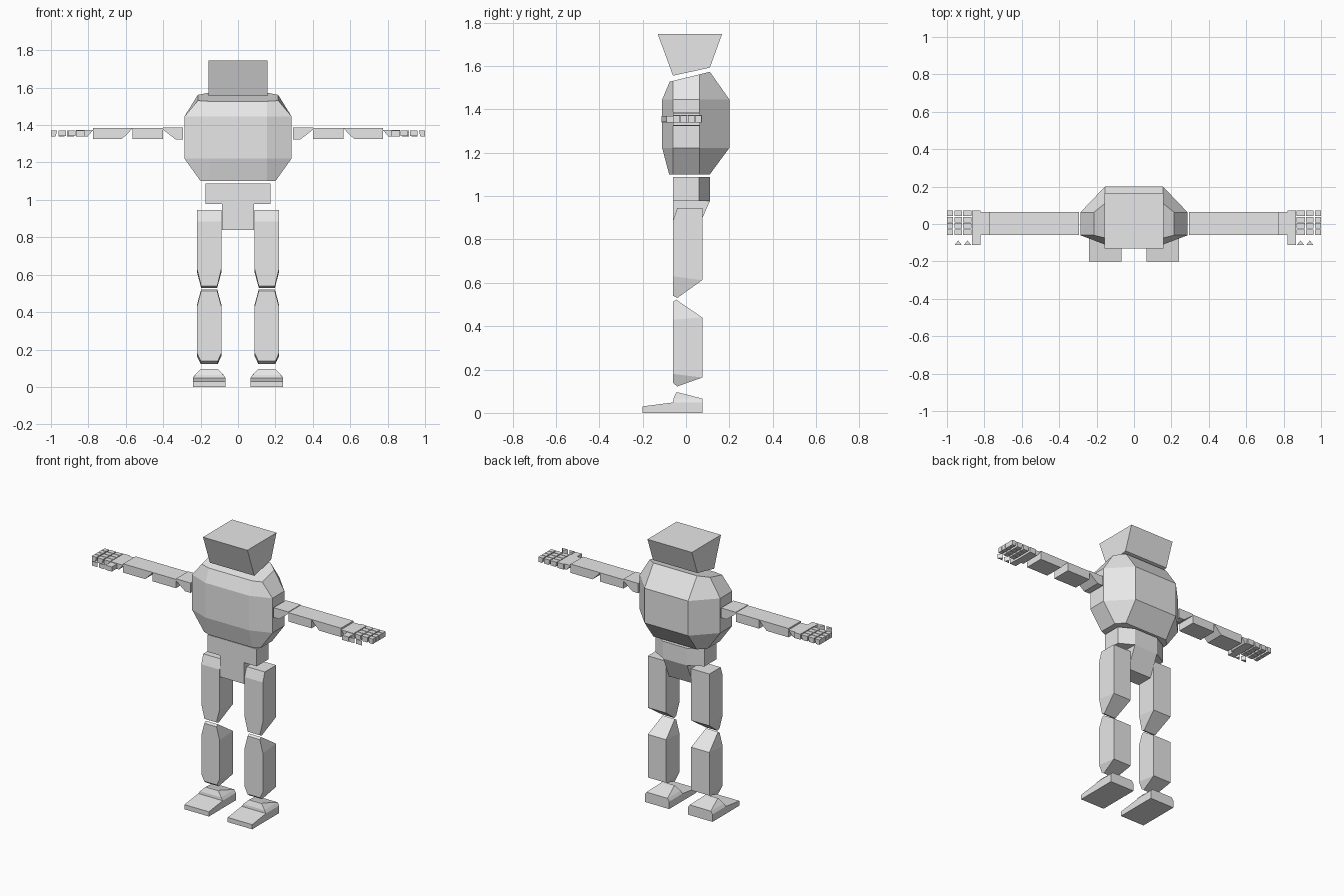
import bpy, bmesh

grey = bpy.data.materials.new("light grey")
grey.diffuse_color = (0.8, 0.8, 0.8, 1)


def loft(name, rings):
    """Skin a stack of equal-length rings and cap both ends."""
    bm = bmesh.new()
    rows = [[bm.verts.new(p) for p in r] for r in rings]
    n = len(rows[0])
    for a, b in zip(rows, rows[1:]):
        for i in range(n):
            j = (i + 1) % n
            bm.faces.new((a[i], a[j], b[j], b[i]))
    bm.faces.new(rows[0])
    bm.faces.new(rows[-1])
    bmesh.ops.recalc_face_normals(bm, faces=bm.faces)
    me = bpy.data.meshes.new(name)
    bm.to_mesh(me)
    bm.free()
    me.materials.append(grey)
    ob = bpy.data.objects.new(name, me)
    bpy.context.collection.objects.link(ob)
    return ob


def quad(cx, hx, yf, zf, yb, zb):
    """Four-point ring: front edge at (yf, zf), back edge at (yb, zb)."""
    return [(cx - hx, yf, zf), (cx + hx, yf, zf), (cx + hx, yb, zb), (cx - hx, yb, zb)]


def octagon(hx, hx_in, yf, yb, z, slope=0.0):
    pts = [(hx_in, yf), (hx, -0.06), (hx, 0.062), (hx_in, yb)]
    pts += [(-x, y) for x, y in reversed(pts)]
    return [(x, y, z + slope * (y - yf)) for x, y in pts]


def along_y(name, profile, y0, y1, s):
    """Extrude an (x, z) profile between two y values, on side s."""
    return loft(name, [[(s * x, y, z) for x, z in profile] for y in (y0, y1)])


# Head: flares towards the top, tilted underside
loft("head", [quad(0, 0.158, -0.06, 1.555, 0.11, 1.592),
              quad(0, 0.158, -0.13, 1.746, 0.166, 1.746)])

# Chest: bevelled eight-sided barrel with sloping top
loft("chest", [octagon(0.20, 0.155, -0.078, 0.11, 1.10),
               octagon(0.287, 0.155, -0.11, 0.20, 1.222),
               octagon(0.287, 0.155, -0.11, 0.20, 1.445),
               octagon(0.215, 0.155, -0.075, 0.11, 1.527, 0.249)])

# Pelvis with chamfered back corners, and the tapered block below
hips = [(-0.175, -0.06), (0.175, -0.06), (0.175, 0.06),
        (0.085, 0.11), (-0.085, 0.11), (-0.175, 0.06)]
loft("pelvis", [[(x, y, z) for x, y in hips] for z in (0.977, 1.088)])
loft("crotch", [quad(0, 0.085, -0.06, 0.84, 0.05, 0.84),
                quad(0, 0.085, -0.06, 0.977, 0.11, 0.977)])

for s, side in ((1, "left"), (-1, "right")):
    c = 0.154 * s

    # Legs
    loft(side + "_thigh", [quad(c, 0.065, -0.04, 0.945, 0.075, 0.945),
                           quad(c, 0.065, -0.06, 0.885, 0.075, 0.90),
                           quad(c, 0.065, -0.06, 0.63, 0.075, 0.612),
                           quad(c, 0.043, -0.06, 0.54, -0.04, 0.53)])
    loft(side + "_shin", [quad(c, 0.043, -0.06, 0.512, -0.045, 0.522),
                          quad(c, 0.065, -0.06, 0.43, 0.075, 0.44),
                          quad(c, 0.065, -0.06, 0.18, 0.075, 0.163),
                          quad(c, 0.045, -0.06, 0.138, -0.04, 0.122)])

    # Foot: wedge sole and sloped ankle
    loft(side + "_sole", [quad(c, 0.087, -0.20, 0.0, 0.075, 0.0),
                          quad(c, 0.087, -0.20, 0.03, 0.075, 0.03),
                          quad(c, 0.087, -0.06, 0.048, 0.075, 0.048)])
    loft(side + "_ankle", [quad(c, 0.087, -0.06, 0.048, 0.075, 0.048),
                           quad(c, 0.075, -0.058, 0.065, 0.075, 0.066),
                           quad(c, 0.046, -0.045, 0.095, -0.03, 0.093)])

    # Arm: notched at the underside of each joint
    y0, y1 = -0.06, 0.065
    along_y(side + "_shoulder", [(0.295, 1.387), (0.40, 1.387), (0.40, 1.375),
                                 (0.335, 1.324), (0.295, 1.324)][::1], y0, y1, s)
    along_y(side + "_upper_arm", [(0.40, 1.383), (0.565, 1.383),
                                  (0.565, 1.326), (0.40, 1.326)], y0, y1, s)
    along_y(side + "_forearm", [(0.565, 1.383), (0.775, 1.383), (0.775, 1.326),
                                (0.62, 1.326), (0.585, 1.36)], y0, y1, s)

    # Hand: wrist, palm, thumb
    along_y(side + "_wrist", [(0.775, 1.373), (0.82, 1.373), (0.82, 1.338),
                              (0.805, 1.338)], y0, y1, s)
    along_y(side + "_palm", [(0.82, 1.373), (0.865, 1.373), (0.865, 1.338),
                             (0.82, 1.338)], -0.06, 0.073, s)
    along_y(side + "_thumb_base", [(0.82, 1.37), (0.865, 1.37), (0.865, 1.34),
                                   (0.82, 1.34)], -0.112, -0.06, s)
    for k, x in enumerate((0.87, 0.92)):
        tri = [(x, -0.113), (x + 0.04, -0.113), (x + 0.02, -0.088)]
        loft(f"{side}_thumb_{k + 1}", [[(s * a, b, z) for a, b in tri]
                                       for z in (1.342, 1.37)])

    # Four fingers of three segments
    for f in range(4):
        y = -0.06 + 0.0335 * f
        for k, (xa, xb) in enumerate(((0.87, 0.914), (0.919, 0.961), (0.967, 1.0))):
            along_y(f"{side}_finger_{f + 1}_{k + 1}",
                    [(xa, 1.372), (xb, 1.372), (xb, 1.34), (xa + 0.008, 1.34)],
                    y + 0.002, y + 0.0315, s)
